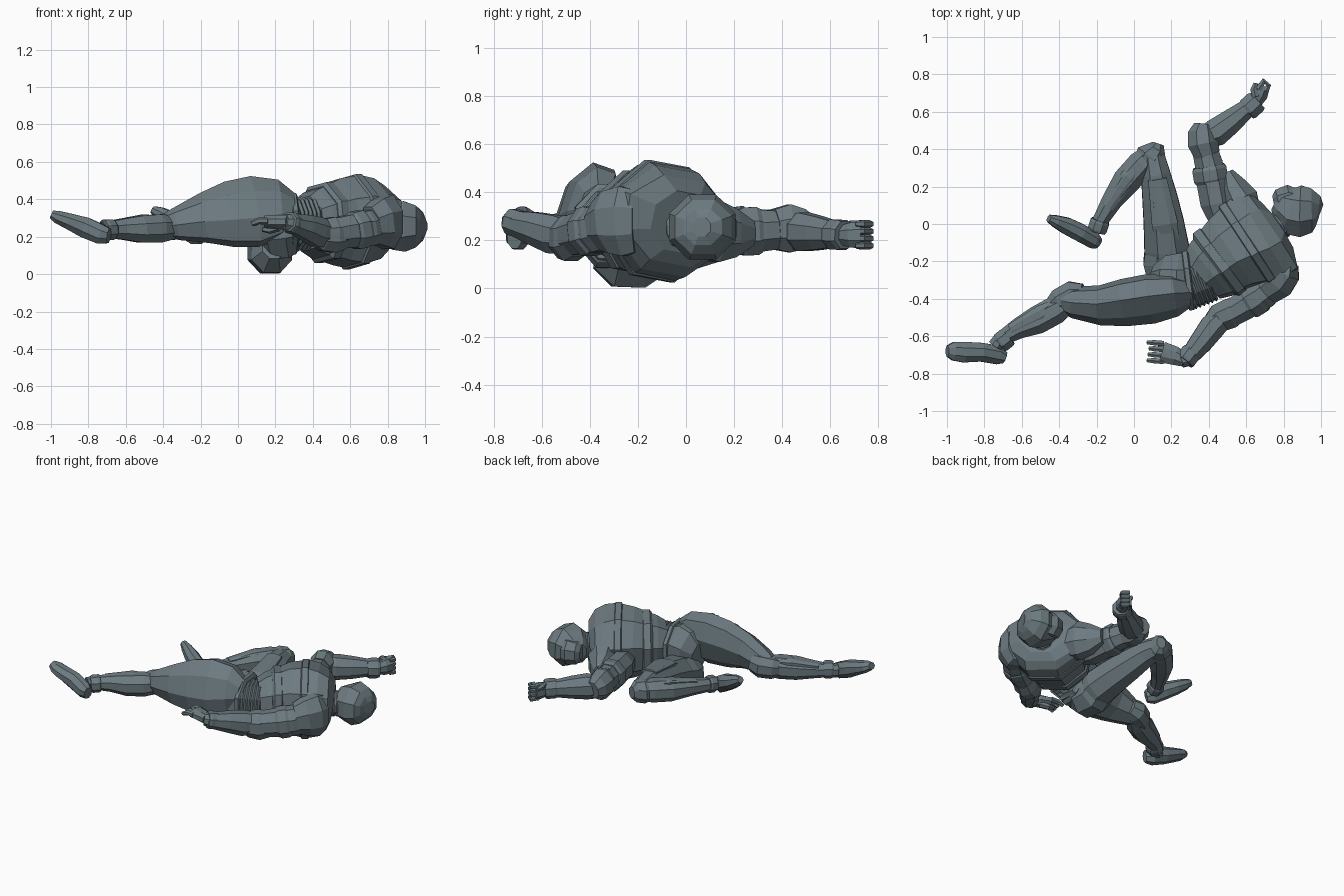
import bpy, bmesh, math
from mathutils import Vector

slate = bpy.data.materials.new("slate_grey")
slate.diffuse_color = (0.15, 0.195, 0.215, 1)
Z = Vector((0, 0, 1))


def loft(name, rows, up=Z, sides=8):
    """Faceted tube through rows of (x, y, z, half width, half height)."""
    bm = bmesh.new()
    pts = [Vector(r[:3]) for r in rows]
    rings = []
    k = 1 / math.cos(math.pi / sides)
    for i, r in enumerate(rows):
        t = (pts[min(i + 1, len(pts) - 1)] - pts[max(i - 1, 0)]).normalized()
        side = t.cross(Vector(up)).normalized()
        nor = side.cross(t)
        ring = []
        for j in range(sides):
            a = 2 * math.pi * (j + 0.5) / sides
            ring.append(bm.verts.new(pts[i] + side * r[3] * k * math.cos(a) + nor * r[4] * k * math.sin(a)))
        rings.append(ring)
    for r0, r1 in zip(rings, rings[1:]):
        for j in range(sides):
            n = (j + 1) % sides
            bm.faces.new((r0[j], r0[n], r1[n], r1[j]))
    bm.faces.new(rings[0][::-1])
    bm.faces.new(rings[-1])
    bmesh.ops.recalc_face_normals(bm, faces=bm.faces)
    me = bpy.data.meshes.new(name)
    bm.to_mesh(me)
    bm.free()
    me.materials.append(slate)
    ob = bpy.data.objects.new(name, me)
    bpy.context.collection.objects.link(ob)
    return ob


def ribs(name, p, q, a, b, count, up=Z):
    """Bellows between two points."""
    p, q = Vector(p), Vector(q)
    rows = []
    for i in range(count * 2 + 1):
        s = 1 if i % 2 else 0.92
        rows.append((*p.lerp(q, i / (count * 2)), a * s, b * s))
    loft(name, rows, up, 10)


def cuff(name, p, q, a, b, up=Z):
    """Short chamfered armour ring from p to q."""
    p, q = Vector(p), Vector(q)
    loft(name, [(*p, a * .9, b * .9), (*p.lerp(q, .2), a, b), (*p.lerp(q, .8), a, b), (*q, a * .9, b * .9)], up)


# torso, tilted slightly so the +y shoulder is lower
tilt = (-0.09, 0.13, 1)
loft("ribcage", [(.36, -.29, .27, .14, .14), (.41, -.245, .27, .17, .175), (.53, -.155, .28, .21, .222),
                 (.62, -.105, .28, .24, .238), (.69, -.065, .28, .262, .218), (.735, -.035, .28, .255, .178),
                 (.765, -.015, .275, .15, .125)], tilt)
cuff("chest_band", (.585, -.128, .28), (.64, -.092, .28), .245, .242, tilt)
cuff("lower_rib_band", (.43, -.23, .275), (.49, -.185, .275), .202, .206, tilt)
ribs("waist", (.27, -.32, .27), (.40, -.27, .27), .145, .14, 6, tilt)

# pelvis and hips
loft("pelvis", [(.10, -.29, .24, .07, .10), (.16, -.30, .25, .13, .17), (.25, -.31, .265, .155, .18),
                (.31, -.305, .27, .14, .145)])
loft("lower_hip", [(.19, -.36, .15, .06, .07), (.18, -.29, .125, .11, .118), (.17, -.2, .13, .12, .130),
                   (.17, -.13, .16, .11, .11)])
cuff("hip_belt", (.27, -.305, .27), (.31, -.30, .27), .16, .165)

# upper straight leg, its section leaning towards +y at the top
lean = (0, .35, 1)
loft("upper_thigh", [(.29, -.37, .34, .07, .09), (.22, -.38, .35, .10, .15), (.09, -.40, .335, .115, .185),
                     (-.05, -.42, .32, .11, .17), (-.18, -.435, .30, .095, .13),
                     (-.32, -.42, .27, .078, .085), (-.38, -.41, .26, .06, .065)], lean)
loft("upper_knee", [(-.27, -.37, .27, .05, .06), (-.33, -.375, .26, .07, .075), (-.40, -.41, .25, .065, .07),
                    (-.44, -.44, .245, .045, .055)])
loft("upper_shin", [(-.34, -.41, .25, .05, .06), (-.42, -.46, .245, .075, .075), (-.52, -.515, .24, .075, .072),
                    (-.62, -.56, .24, .055, .055), (-.72, -.62, .235, .038, .04), (-.74, -.65, .23, .04, .045)])
loft("upper_calf_plate", [(-.44, -.44, .29, .03, .02), (-.50, -.48, .295, .045, .025),
                          (-.66, -.565, .275, .03, .015)])
cuff("upper_ankle", (-.67, -.60, .238), (-.72, -.64, .235), .055, .055)
loft("upper_foot", [(-.69, -.715, .205, .03, .04), (-.73, -.70, .212, .05, .052), (-.82, -.685, .25, .05, .055),
                    (-.91, -.685, .285, .055, .042), (-.965, -.68, .305, .05, .034), (-.998, -.68, .32, .03, .022)])

# lower bent leg
loft("lower_thigh", [(.18, -.24, .13, .10, .11), (.175, -.13, .155, .12, .12), (.16, 0, .19, .108, .115),
                     (.14, .13, .22, .095, .105), (.115, .27, .25, .078, .085), (.10, .36, .255, .065, .07)])
loft("lower_thigh_plate", [(.18, -.10, .255, .06, .02), (.165, .0, .29, .07, .025),
                           (.125, .24, .325, .05, .018)])
loft("lower_knee", [(.13, .43, .25, .03, .04), (.12, .40, .25, .055, .07), (.085, .36, .25, .08, .078),
                    (.05, .31, .25, .06, .06)])
loft("lower_shin", [(.10, .39, .25, .05, .06), (.04, .32, .25, .075, .075), (-.04, .23, .245, .075, .075),
                    (-.12, .12, .24, .055, .055), (-.19, .0, .23, .04, .042), (-.20, -.04, .225, .042, .045)])
loft("lower_calf_plate", [(.02, .31, .30, .03, .02), (-.03, .25, .305, .045, .022), (-.14, .09, .28, .03, .015)])
cuff("lower_ankle", (-.18, .02, .235), (-.20, -.04, .225), .052, .054)
loft("lower_foot", [(-.19, -.105, .20, .03, .04), (-.22, -.085, .21, .045, .055), (-.29, -.045, .255, .048, .055),
                    (-.36, -.01, .29, .045, .045), (-.42, .015, .325, .032, .035), (-.455, .03, .345, .02, .02)])

# rear arm, reaching to +y
loft("rear_shoulder", [(.60, .06, .24, .08, .11), (.57, .13, .235, .095, .125), (.53, .20, .23, .075, .10),
                       (.50, .28, .23, .03, .05)])
loft("rear_upper_arm", [(.46, .02, .23, .06, .08), (.44, .11, .23, .085, .10), (.42, .22, .235, .085, .095),
                        (.40, .32, .24, .075, .085), (.37, .43, .245, .065, .075)])
cuff("rear_arm_band", (.415, .22, .235), (.40, .31, .24), .092, .10)
loft("rear_elbow", [(.39, .37, .245, .07, .085), (.37, .43, .25, .082, .10), (.365, .49, .245, .075, .085),
                    (.37, .53, .24, .05, .055)])
loft("rear_forearm", [(.37, .46, .24, .06, .07), (.44, .49, .235, .075, .08), (.52, .55, .23, .065, .07),
                      (.60, .615, .225, .05, .055), (.65, .66, .22, .04, .045)])
cuff("rear_wrist", (.60, .605, .225), (.66, .66, .222), .062, .062)

# front arm, bent along -y
loft("front_shoulder", [(.81, -.21, .28, .07, .13), (.80, -.26, .28, .09, .145), (.765, -.31, .275, .095, .13),
                        (.71, -.355, .26, .08, .10)])
loft("front_upper_arm", [(.77, -.30, .265, .07, .09), (.69, -.37, .245, .085, .095), (.60, -.43, .23, .078, .088),
                         (.50, -.49, .215, .07, .08)])
cuff("front_arm_band", (.68, -.38, .245), (.61, -.425, .23), .09, .10)
loft("front_elbow", [(.56, -.45, .215, .07, .08), (.51, -.48, .21, .08, .095), (.45, -.505, .21, .075, .085),
                     (.41, -.53, .215, .05, .06)])
loft("front_forearm", [(.48, -.49, .215, .06, .07), (.42, -.55, .225, .07, .08), (.36, -.63, .25, .062, .068),
                       (.29, -.715, .272, .048, .05), (.25, -.735, .28, .035, .04)])
cuff("front_wrist", (.31, -.68, .265), (.27, -.735, .28), .055, .055)

# hands with fingers
loft("front_palm", [(.27, -.73, .28, .035, .035), (.22, -.705, .28, .05, .036), (.15, -.685, .28, .056, .034)])
for i in range(4):
    y = -.735 + .032 * i
    loft("front_finger", [(.16, y, .285, .014, .017), (.11, y + .004, .285, .014, .016),
                          (.072 + .006 * (i % 3), y + .006, .268, .010, .011)], sides=6)
loft("front_thumb", [(.22, -.69, .25, .018, .018), (.17, -.66, .235, .018, .017), (.13, -.66, .24, .011, .011)], sides=6)
loft("rear_palm", [(.65, .65, .222, .035, .04), (.67, .69, .222, .045, .052), (.69, .74, .222, .038, .055)])
for i in range(4):
    z = .178 + .030 * i
    loft("rear_finger", [(.665, .72, z, .016, .014), (.695, .765, z, .016, .014), (.72, .74, z, .014, .014),
                         (.705, .71, z, .012, .012)], sides=6)
loft("rear_thumb", [(.65, .68, .265, .018, .016), (.64, .72, .265, .018, .015), (.65, .75, .255, .011, .011)], sides=6)

# neck and head, face towards +y
ribs("neck", (.72, -.045, .25), (.83, .03, .255), .08, .085, 6)
loft("head", [(.755, .12, .25, .045, .055), (.785, .105, .25, .09, .09), (.84, .075, .252, .132, .122),
              (.89, .068, .255, .138, .135), (.95, .072, .255, .118, .112), (.985, .07, .255, .08, .075),
              (.998, .065, .255, .04, .04)], sides=8)
loft("jaw", [(.745, .12, .25, .03, .045), (.77, .125, .25, .06, .075), (.83, .14, .25, .07, .085),
             (.87, .14, .25, .05, .08)])
